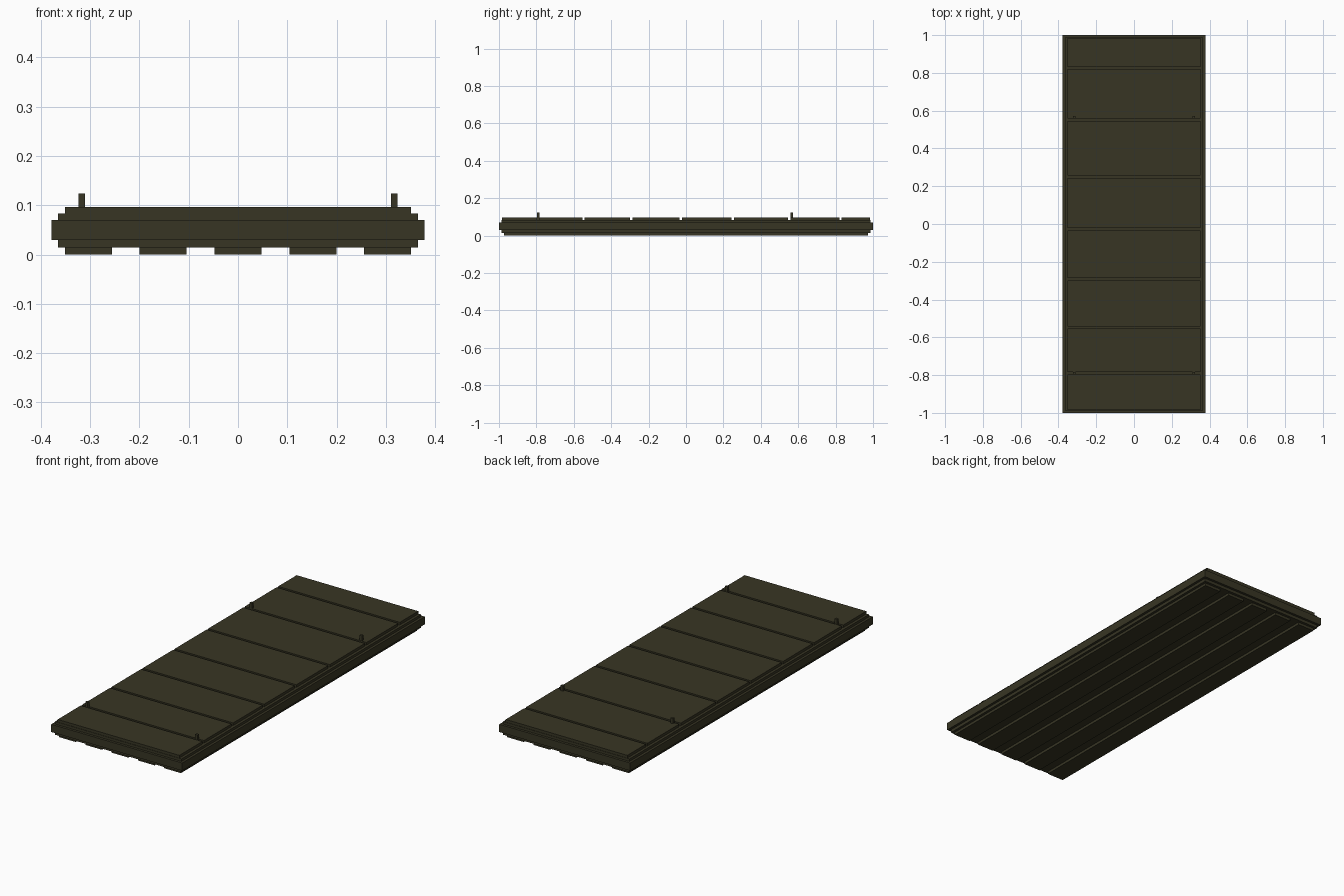
import bpy, bmesh
from mathutils import Matrix, Vector

cube = bpy.data.objects.get("Cube")
if cube:
    bpy.data.objects.remove(cube, do_unlink=True)

# Single dark olive colour
olive = bpy.data.materials.new("dark olive")
olive.use_nodes = True
OLIVE = (0.039, 0.036, 0.0175, 1)
olive.diffuse_color = OLIVE
olive.node_tree.nodes["Principled BSDF"].inputs["Base Color"].default_value = OLIVE


def box(name, x, y, z):
    """Box from (min, max) ranges on each axis."""
    lo, hi = Vector((x[0], y[0], z[0])), Vector((x[1], y[1], z[1]))
    bm = bmesh.new()
    matrix = Matrix.Translation((lo + hi) / 2) @ Matrix.Diagonal((*(hi - lo), 1))
    bmesh.ops.create_cube(bm, size=1, matrix=matrix)
    mesh = bpy.data.meshes.new(name)
    bm.to_mesh(mesh)
    bm.free()
    mesh.materials.append(olive)
    obj = bpy.data.objects.new(name, mesh)
    bpy.context.collection.objects.link(obj)
    return obj


# Stepped core of the platform
box("lower_step", (-0.365, 0.365), (-0.987, 0.987), (0.014, 0.03))
box("main_slab", (-0.378, 0.378), (-1, 1), (0.03, 0.07))
box("upper_step", (-0.365, 0.365), (-0.987, 0.987), (0.07, 0.083))

# Top panels separated by narrow grooves
edges = [-0.985, -0.789, -0.548, -0.292, -0.027, 0.249, 0.551, 0.826, 0.985]
half_gap = 0.0065
for i, (a, b) in enumerate(zip(edges, edges[1:])):
    start = a if i == 0 else a + half_gap
    end = b if i == len(edges) - 2 else b - half_gap
    box(f"top_panel_{i + 1}", (-0.351, 0.351), (start, end), (0.083, 0.097))

# Lengthwise runners underneath
for i, x in enumerate((-0.3035, -0.152, 0, 0.152, 0.3035)):
    box(f"bottom_runner_{i + 1}", (x - 0.048, x + 0.048), (-0.973, 0.973), (0, 0.014))

# Upright pegs near the long edges
for end, y in (("front", -0.790), ("back", 0.565)):
    for side, x in (("left", 0.317), ("right", -0.317)):
        box(f"{end}_{side}_peg", (x - 0.007, x + 0.007), (y - 0.0065, y + 0.0065), (0.083, 0.124))
